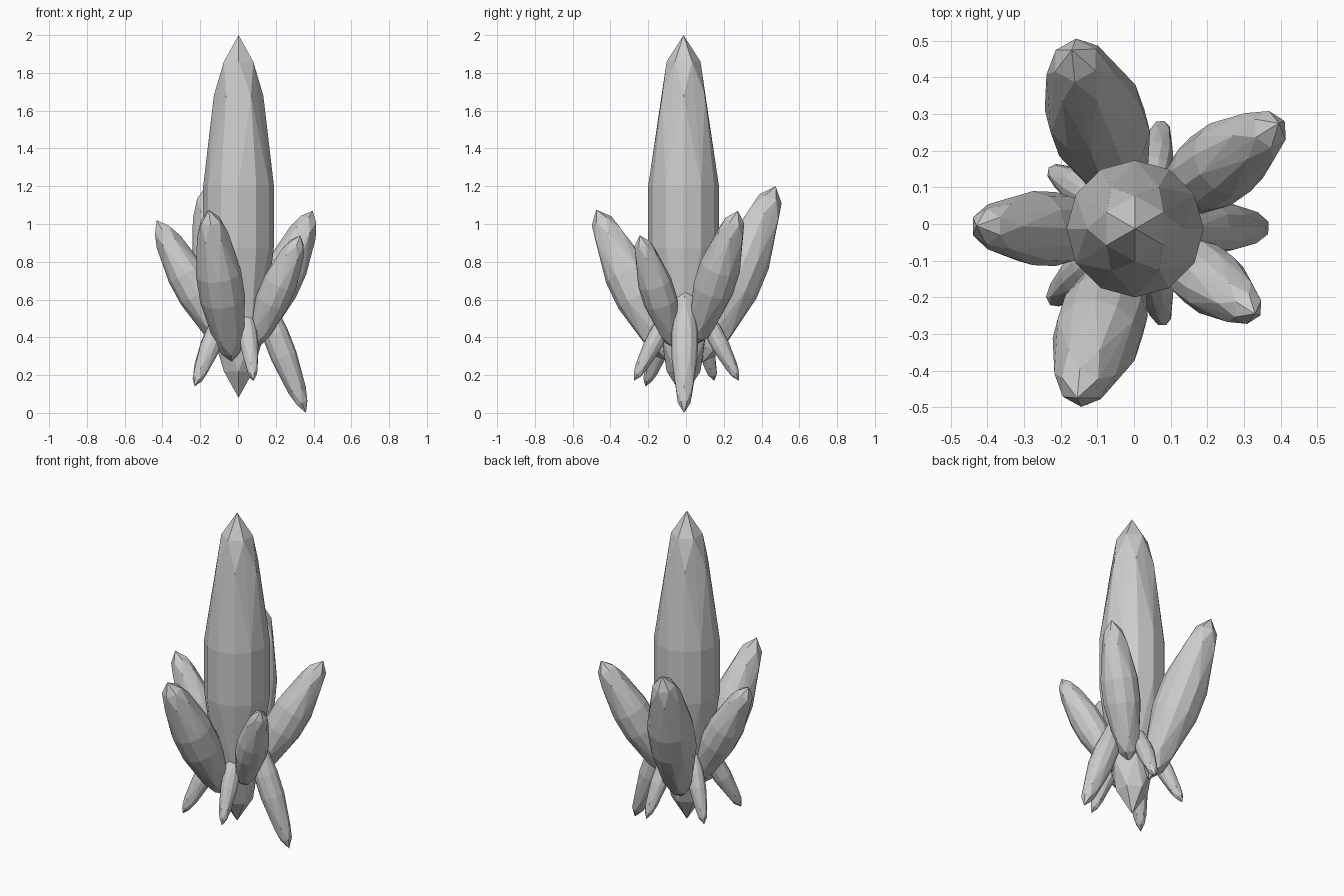
import bpy
import bmesh
from math import cos, sin, pi
from mathutils import Vector

cube = bpy.data.objects.get("Cube")
if cube:
    bpy.data.objects.remove(cube, do_unlink=True)

# One pale grey stone colour
stone = bpy.data.materials.new("pale_grey_crystal")
stone.use_nodes = True
grey = (0.6, 0.6, 0.6, 1)
stone.diffuse_color = grey
stone.node_tree.nodes["Principled BSDF"].inputs["Base Color"].default_value = grey

# Half of a crystal: height, radius, sides, first corner angle
RINGS = [(0.854, 0.48, 6, pi / 6), (0.667, 0.7, 6, 0), (0.17, 1.0, 12, 0)]


def crystal(name, tip, root, radius):
    """Faceted spindle from root to tip, with cross-sections square to its axis."""
    tip, root = Vector(tip), Vector(root)
    centre, axis = (tip + root) / 2, (tip - root) / 2
    turn = Vector((0, 0, 1)).rotation_difference(axis)
    bm = bmesh.new()
    for end in (1, -1):
        bm.verts.new(centre + axis * end)
        for height, width, sides, start in RINGS:
            for i in range(sides):
                a = start + 2 * pi * i / sides
                rim = turn @ Vector((cos(a), sin(a), 0)) * radius * width
                bm.verts.new(centre + axis * height * end + rim)
    bmesh.ops.convex_hull(bm, input=bm.verts)
    bmesh.ops.recalc_face_normals(bm, faces=bm.faces)
    mesh = bpy.data.meshes.new(name)
    bm.to_mesh(mesh)
    bm.free()
    mesh.materials.append(stone)
    obj = bpy.data.objects.new(name, mesh)
    bpy.context.collection.objects.link(obj)


# Tall centre crystal
crystal("main_crystal", (0.003, -0.013, 2), (0.003, -0.013, 0.08), 0.187)

# Large crystals fanning upward
crystal("upper_crystal_back", (-0.17, 0.475, 1.2), (-0.03, 0.09, 0.27), 0.133)
crystal("upper_crystal_front", (-0.155, -0.475, 1.075), (-0.03, -0.09, 0.27), 0.12)
crystal("upper_crystal_right", (-0.43, -0.005, 1.02), (-0.06, -0.02, 0.34), 0.101)
crystal("upper_crystal_back_left", (0.395, 0.275, 1.07), (0.075, 0.05, 0.36), 0.108)
crystal("upper_crystal_front_left", (0.33, -0.245, 0.94), (0.075, -0.055, 0.34), 0.09)

# Slim crystals pointing down
crystal("lower_crystal_left", (0.36, -0.01, 0), (0.08, -0.005, 0.72), 0.07)
crystal("lower_crystal_back", (0.078, 0.28, 0.17), (0.035, 0.045, 0.62), 0.048)
crystal("lower_crystal_front", (0.082, -0.275, 0.17), (0.03, -0.04, 0.62), 0.048)
crystal("lower_crystal_front_right", (-0.23, -0.215, 0.14), (-0.04, -0.04, 0.62), 0.054)
crystal("lower_crystal_back_right", (-0.23, 0.15, 0.17), (-0.04, 0.03, 0.62), 0.049)
